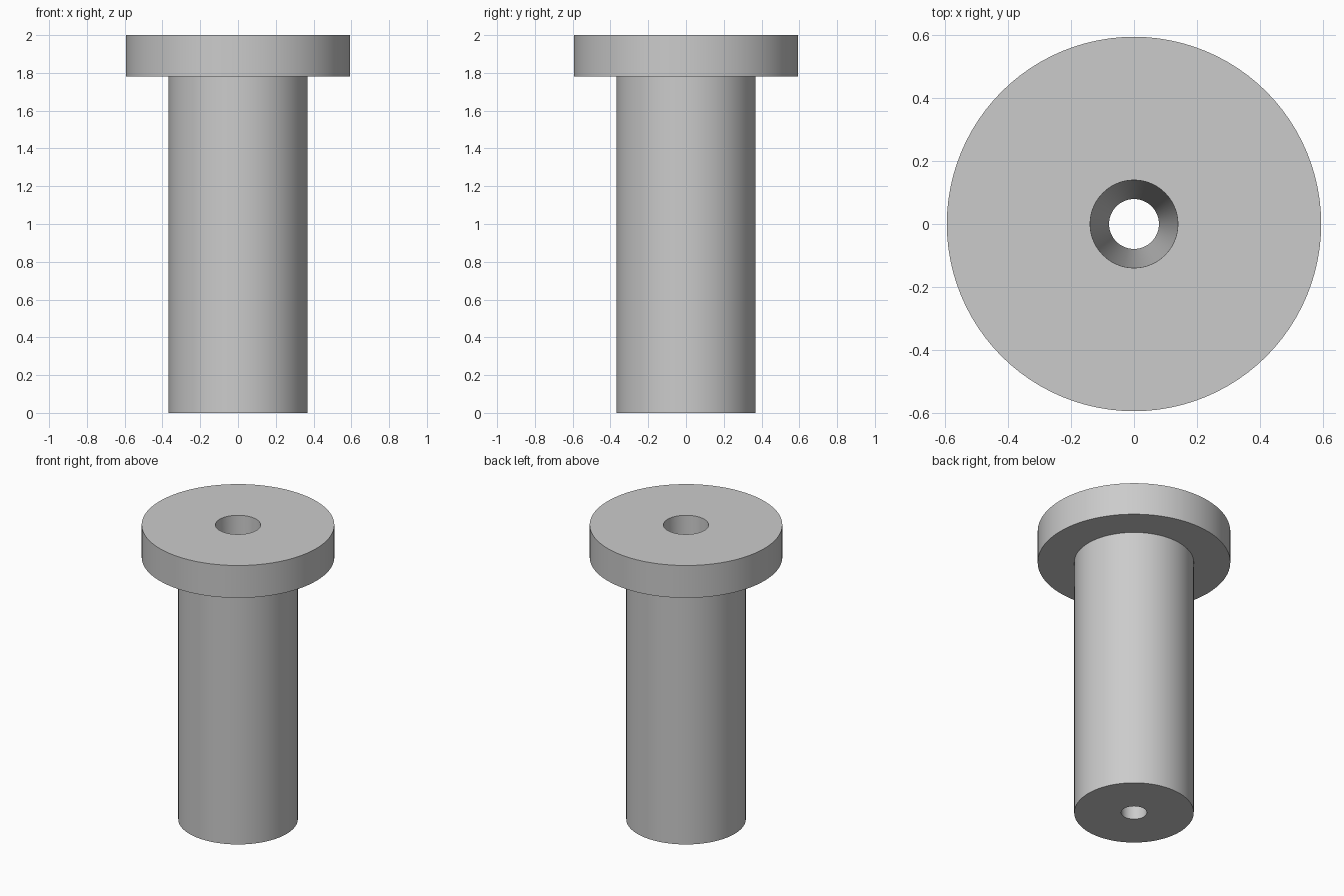
import bpy
import bmesh
from math import pi, radians, cos, sin

cube = bpy.data.objects.get("Cube")
if cube:
    bpy.data.objects.remove(cube, do_unlink=True)

SEGMENTS = 96

# Plain grey metal
grey = bpy.data.materials.new("grey_metal")
grey.use_nodes = True
colour = (0.6, 0.6, 0.6, 1)
grey.diffuse_color = colour
grey.node_tree.nodes["Principled BSDF"].inputs["Base Color"].default_value = colour


def lathe(name, profile):
    """Revolve a closed (radius, height) profile around z."""
    bm = bmesh.new()
    rings = []
    for i in range(SEGMENTS):
        a = 2 * pi * i / SEGMENTS
        rings.append([bm.verts.new((r * cos(a), r * sin(a), z)) for r, z in profile])
    n = len(profile)
    for i in range(SEGMENTS):
        here, after = rings[i], rings[(i + 1) % SEGMENTS]
        for j in range(n):
            k = (j + 1) % n
            bm.faces.new((here[j], after[j], after[k], here[k]))
    bmesh.ops.recalc_face_normals(bm, faces=bm.faces)
    mesh = bpy.data.meshes.new(name)
    bm.to_mesh(mesh)
    bm.free()
    mesh.materials.append(grey)
    obj = bpy.data.objects.new(name, mesh)
    bpy.context.collection.objects.link(obj)
    bpy.ops.object.select_all(action="DESELECT")
    obj.select_set(True)
    bpy.context.view_layer.objects.active = obj
    bpy.ops.object.shade_smooth_by_angle(angle=radians(30))
    return obj


# Flanged bushing: shaft, wide head and a bore that tapers downwards
lathe("flanged_bushing", [
    (0.079, 0), (0.368, 0),            # shaft foot
    (0.368, 1.78), (0.593, 1.78),      # underside of the head
    (0.593, 2), (0.139, 2),            # top face to the bore mouth
])
